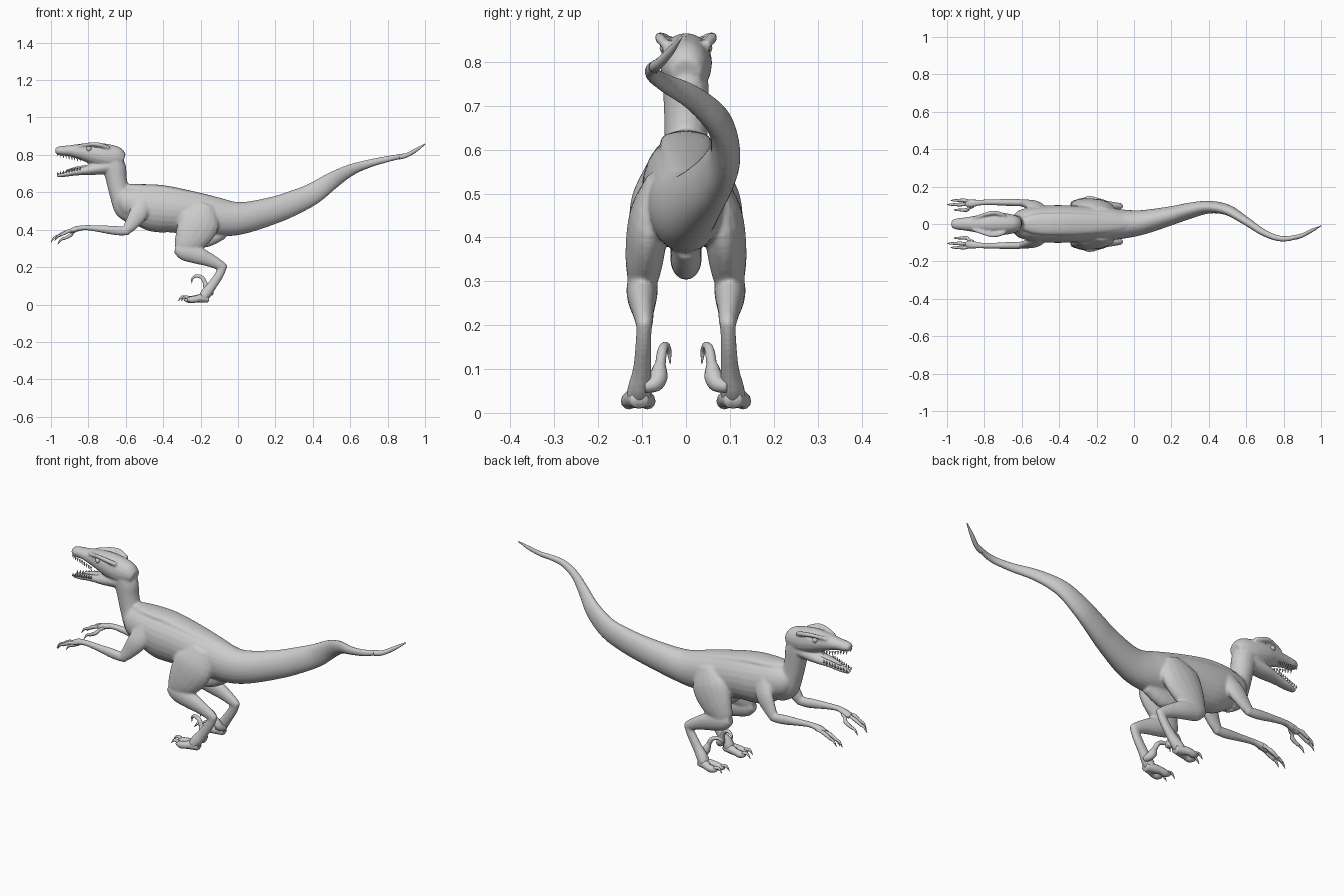
import bpy, bmesh, math
from mathutils import Vector

GREY = bpy.data.materials.new("pale_grey")
GREY.diffuse_color = (0.6, 0.6, 0.6, 1)


def catmull(rows, sub):
    """Smoothly resample rows of numbers."""
    out, n = [], len(rows)
    for i in range(n - 1):
        p = [rows[max(0, min(n - 1, i + k))] for k in (-1, 0, 1, 2)]
        for j in range(sub):
            t = j / sub
            out.append([0.5 * (2 * b + (c - a) * t + (2 * a - 5 * b + 4 * c - d) * t * t
                               + (3 * b - a - 3 * c + d) * t ** 3) for a, b, c, d in zip(*p)])
    out.append(list(rows[-1]))
    return out


def loft(bm, rows, side=1, seg=16, sub=4):
    """Closed tube; row = x, y, z, half width, half height."""
    rows = [list(r) if len(r) == 5 else list(r) + [r[3]] for r in rows]
    for r in rows:
        r[1] *= side
    rows = catmull(rows, sub)
    pts = [Vector(r[:3]) for r in rows]
    rings = []
    for i, (p, r) in enumerate(zip(pts, rows)):
        t = (pts[min(i + 1, len(pts) - 1)] - pts[max(i - 1, 0)]).normalized()
        w = Vector((0, 1, 0))
        w = (w - t * w.dot(t)).normalized()
        u = t.cross(w)
        a, b = max(r[3], 0.0008), max(r[4], 0.0008)
        rings.append([bm.verts.new(p + w * a * math.cos(k * math.tau / seg)
                                   + u * b * math.sin(k * math.tau / seg)) for k in range(seg)])
    for q, r in zip(rings, rings[1:]):
        for k in range(seg):
            m = (k + 1) % seg
            bm.faces.new((q[k], q[m], r[m], r[k]))
    bm.faces.new(rings[0])
    bm.faces.new(rings[-1])


def finish(bm, name, blend=False):
    bmesh.ops.recalc_face_normals(bm, faces=bm.faces)
    me = bpy.data.meshes.new(name)
    bm.to_mesh(me)
    bm.free()
    me.materials.append(GREY)
    for f in me.polygons:
        f.use_smooth = True
    ob = bpy.data.objects.new(name, me)
    bpy.context.collection.objects.link(ob)
    if blend:  # fuse the muscle masses into one skin
        m = ob.modifiers.new("fuse", 'REMESH')
        m.mode, m.voxel_size, m.use_smooth_shade = 'VOXEL', 0.006, True
        s = ob.modifiers.new("soften", 'SMOOTH')
        s.factor, s.iterations = 0.5, 5
    return ob


# ---- body skin: torso with tail, neck, skull, limbs ----
body = bmesh.new()
loft(body, [(-.655, 0, .54, .03, .035), (-.62, 0, .545, .07, .075), (-.55, 0, .54, .09, .098),
            (-.45, 0, .513, .10, .123), (-.35, 0, .505, .10, .12), (-.25, 0, .49, .095, .115),
            (-.15, 0, .475, .09, .105), (-.05, 0, .46, .077, .095), (.05, .01, .467, .065, .083),
            (.2, .045, .507, .05, .072), (.3, .072, .545, .042, .066), (.4, .09, .592, .034, .058),
            (.5, .075, .66, .028, .046), (.6, .015, .718, .022, .032), (.7, -.05, .753, .018, .022),
            (.8, -.08, .778, .015, .017), (.91, -.058, .80, .011, .012)], seg=24)
# raised back ridge
loft(body, [(-.592, 0, .625, .035, .02), (-.52, 0, .622, .055, .022), (-.4, 0, .615, .06, .023),
            (-.25, 0, .587, .055, .021), (-.1, 0, .553, .04, .018), (0, 0, .53, .02, .012)])
# hip bone under the belly
loft(body, [(-.32, 0, .41, .03, .03), (-.2, 0, .35, .036, .048), (-.08, 0, .385, .03, .035)])
# neck
loft(body, [(-.54, 0, .50, .07, .08), (-.59, 0, .54, .06, .085), (-.632, 0, .60, .05, .058),
            (-.65, 0, .67, .05, .056), (-.66, 0, .73, .052, .062), (-.675, 0, .79, .05, .05)])
# skull and lower jaw
loft(body, [(-.61, 0, .775, .035, .032), (-.645, 0, .785, .05, .058), (-.70, 0, .792, .059, .066),
            (-.77, 0, .807, .058, .06), (-.83, 0, .816, .048, .046), (-.90, 0, .822, .036, .03),
            (-.955, 0, .822, .029, .024), (-.977, 0, .822, .016, .015)])
loft(body, [(-.69, 0, .738, .05, .04), (-.78, 0, .722, .046, .03), (-.86, 0, .71, .034, .02),
            (-.93, 0, .695, .026, .013), (-.97, 0, .689, .014, .009)])
for s in (1, -1):
    # brow ridge
    loft(body, [(-.69, .045, .838, .011), (-.745, .06, .855, .012), (-.80, .05, .856, .01),
                (-.86, .03, .846, .009)], s)
    # thigh, calf, ankle
    loft(body, [(-.17, .06, .53, .03, .05), (-.20, .083, .45, .045, .105), (-.245, .093, .37, .045, .095),
                (-.285, .098, .31, .036, .062), (-.30, .1, .275, .022, .03)], s)
    loft(body, [(-.335, .1, .30, .022, .025), (-.29, .1, .287, .035, .05), (-.22, .1, .265, .034, .048),
                (-.15, .098, .237, .026, .036), (-.09, .095, .207, .02, .026), (-.068, .095, .195, .015, .018)], s)
    loft(body, [(-.078, .095, .21, .018, .022), (-.10, .097, .16, .018, .024), (-.14, .1, .10, .021, .026),
                (-.17, .105, .06, .027, .03), (-.19, .108, .032, .03, .024)], s)
    # upper arm, forearm, palm
    loft(body, [(-.50, .07, .56, .02, .04), (-.53, .095, .49, .028, .05), (-.57, .108, .43, .023, .037),
                (-.60, .113, .392, .02, .024)], s)
    loft(body, [(-.585, .113, .39, .018, .02), (-.65, .115, .395, .02, .025), (-.75, .116, .406, .016, .018),
                (-.82, .115, .411, .016, .014), (-.87, .11, .402, .022, .015), (-.90, .108, .39, .018, .012)], s)
finish(body, "body", blend=True)

tip = bmesh.new()
loft(tip, [(.86, -.073, .788, .012, .013), (.90, -.061, .797, .011, .012),
           (.95, -.035, .825, .009, .01), (1.0, -.01, .858, .002, .003)])
finish(tip, "tail_tip")

tongue = bmesh.new()
loft(tongue, [(-.77, 0, .742, .022, .01), (-.86, 0, .731, .018, .007), (-.92, 0, .715, .008, .004)], seg=10)
finish(tongue, "tongue")

for s, tag in ((1, "left"), (-1, "right")):
    # ---- foot: walking toes, raised sickle toe ----
    toes, claws = bmesh.new(), bmesh.new()
    for y, reach in ((.088, 0), (.13, -.015)):
        loft(toes, [(-.16, .107, .03, .02, .02), (-.20, (y + .107) / 2, .033, .022, .022),
                    (-.235 - reach, y, .03, .017, .018), (-.262 - reach, y, .026, .018, .018),
                    (-.287 - reach, y, .03, .009, .01)], s, 12)
        loft(claws, [(-.275 - reach, y, .036, .009), (-.30 - reach, y, .04, .007),
                     (-.32 - reach, y, .018, .001)], s, 8)
    loft(toes, [(-.145, .095, .06, .014), (-.152, .072, .066, .019), (-.163, .063, .082, .021),
                (-.172, .06, .105, .015), (-.178, .058, .118, .009)], s, 12)
    loft(claws, [(-.172, .059, .105, .012), (-.19, .054, .142, .011), (-.22, .046, .153, .009),
                 (-.243, .039, .14, .006), (-.248, .036, .112, .001)], s, 10)
    finish(toes, tag + "_toes")
    finish(claws, tag + "_toe_claws")

    # ---- hand: three clawed fingers ----
    fingers, nails = bmesh.new(), bmesh.new()
    for y0, y1, dx, dz in ((.095, .075, .035, -.012), (.108, .104, 0, 0), (.122, .126, .02, .008)):
        loft(fingers, [(-.86, y0, .40, .009), (-.90 + dx / 2, (y0 + y1) / 2, .392 + dz / 2, .008),
                       (-.93 + dx, y1, .383 + dz, .01), (-.968 + dx, y1, .362 + dz, .007)], s, 10)
        loft(nails, [(-.958 + dx, y1, .368 + dz, .007), (-.983 + dx, y1, .357 + dz, .006),
                     (-1.0 + dx, y1, .332 + dz, .001)], s, 8)
    finish(fingers, tag + "_fingers")
    finish(nails, tag + "_finger_claws")

    # ---- eye ----
    eye = bmesh.new()
    bmesh.ops.create_uvsphere(eye, u_segments=16, v_segments=10, radius=.014)
    bmesh.ops.translate(eye, verts=eye.verts, vec=(-.797, s * .046, .832))
    finish(eye, tag + "_eye")

    # ---- teeth along both jaws ----
    teeth = bmesh.new()
    for i in range(9):
        f = i / 8
        x, y = -.965 + .12 * f, .019 + .019 * f
        for z, h in ((.808 - .027 * f, -.019), (.695 + .025 * f, .016)):
            loft(teeth, [(x, y, z, .005), (x + .003, y, z + h, .0008)], s, 6, 1)
    finish(teeth, tag + "_teeth")
